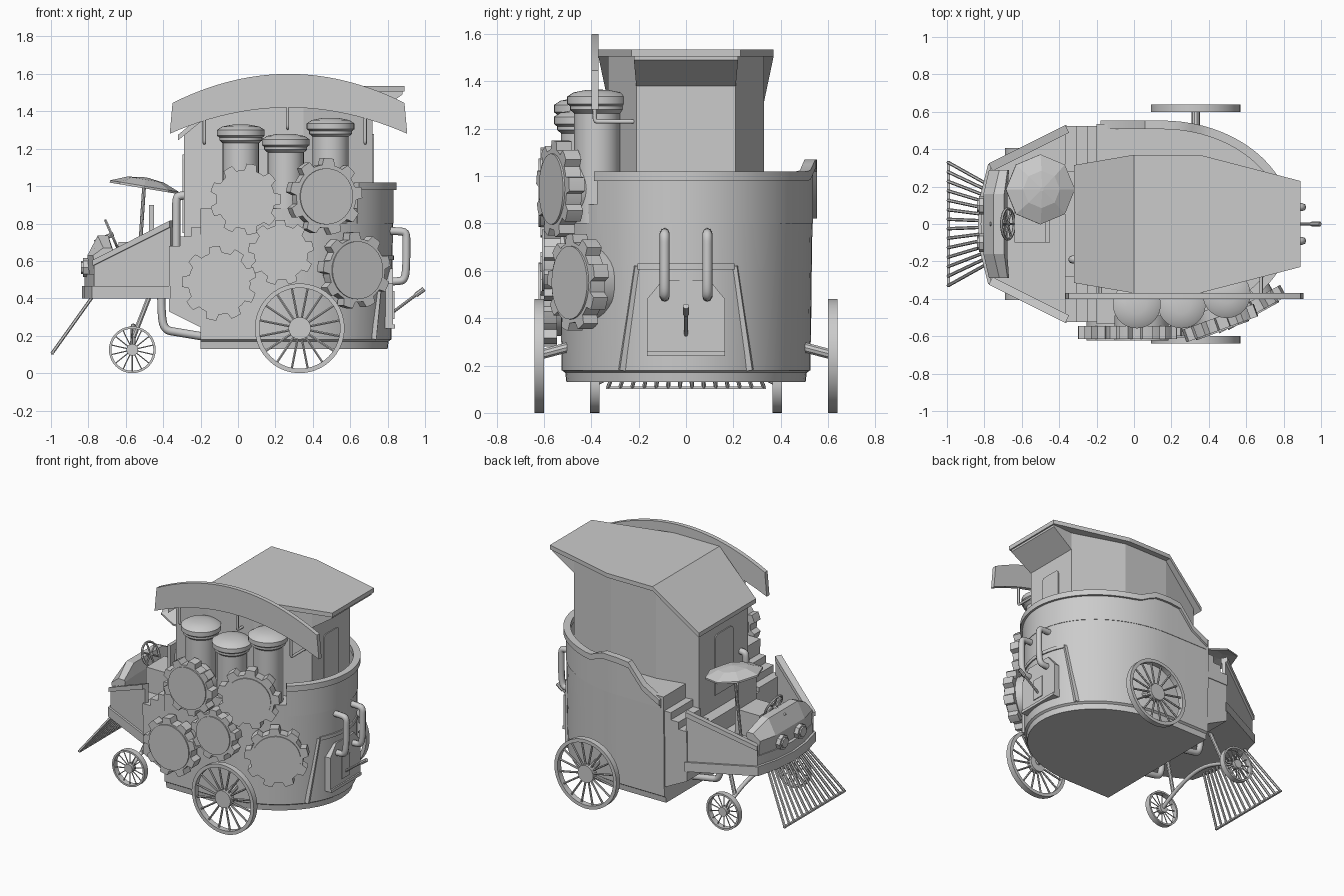
import bpy, bmesh
from math import sin, cos, pi, sqrt, radians
from mathutils import Vector, Matrix

if "Cube" in bpy.data.objects:
    bpy.data.objects.remove(bpy.data.objects["Cube"])


# ---------- helpers: every part is a list of rings lofted together ----------
def mk(name, parts, loop=False, mat=None, angle=35):
    bm = bmesh.new()
    for rings in parts:
        vs = [[bm.verts.new(p) for p in r] for r in rings]
        n = len(vs[0])
        pairs = list(zip(vs, vs[1:])) + ([(vs[-1], vs[0])] if loop else [])
        for a, b in pairs:
            for i in range(n):
                bm.faces.new((a[i], a[(i + 1) % n], b[(i + 1) % n], b[i]))
        if not loop:
            bm.faces.new(vs[0][::-1])
            bm.faces.new(vs[-1])
    bmesh.ops.recalc_face_normals(bm, faces=bm.faces)
    me = bpy.data.meshes.new(name)
    bm.to_mesh(me)
    bm.free()
    me.shade_smooth()
    me.set_sharp_from_angle(angle=radians(angle))
    ob = bpy.data.objects.new(name, me)
    bpy.context.collection.objects.link(ob)
    if mat:
        ob.matrix_world = mat
    return ob


def prism(pts, axis, a, b):
    """Extrude a 2D outline along an axis from a to b."""
    def put(p, t):
        return {'x': (t, p[0], p[1]), 'y': (p[0], t, p[1]), 'z': (p[0], p[1], t)}[axis]
    return [[put(p, t) for p in pts] for t in (a, b)]


def box(x0, x1, y0, y1, z0, z1):
    return prism([(x0, y0), (x1, y0), (x1, y1), (x0, y1)], 'z', z0, z1)


def rod(p, q, r, n=8, r2=None):
    p, q = Vector(p), Vector(q)
    d = (q - p).to_track_quat('Z', 'Y')
    return [[c + d @ Vector((rr * cos(2 * pi * i / n), rr * sin(2 * pi * i / n), 0)) for i in range(n)]
            for c, rr in ((p, r), (q, r if r2 is None else r2))]


def lathe(prof, n, c=(0, 0, 0)):
    return [[(c[0] + r * cos(2 * pi * i / n), c[1] + r * sin(2 * pi * i / n), c[2] + z)
             for i in range(n)] for r, z in prof]


def pipe(name, pts, r):
    cu = bpy.data.curves.new(name, 'CURVE')
    cu.dimensions, cu.bevel_depth, cu.bevel_resolution = '3D', r, 2
    cu.use_fill_caps = True
    sp = cu.splines.new('NURBS')
    sp.points.add(len(pts) - 1)
    for s, p in zip(sp.points, pts):
        s.co = (*p, 1)
    sp.use_endpoint_u, sp.order_u, sp.resolution_u = True, 3, 4
    ob = bpy.data.objects.new(name, cu)
    bpy.context.collection.objects.link(ob)


def sections(rows):
    """Symmetric cross-sections along x: (x, half width, bottom, top)."""
    return [[(x, -w, b), (x, w, b), (x, w, t), (x, -w, t)] for x, w, b, t in rows]


# ---------- hull with rounded stern ----------
def stern(t, off=0.0):
    return 0.15 + (0.67 + off) * cos(t), (0.525 + off) * sin(t)


def hull_ring(off, z):
    arc = [stern(-pi / 2 + pi * i / 32, off) for i in range(33)]
    return [(x, y, z) for x, y in arc + [(-0.2, 0.525 + off), (-0.2, -0.525 - off)]]


mk('hull', [[hull_ring(-0.02, 0.13), hull_ring(-0.015, 0.17), hull_ring(0, 0.18), hull_ring(0.01, 0.88)]])
mk('hull_front_block', [prism([(-0.37, 0.33), (-0.21, 0.25), (-0.1, 0.25), (-0.1, 0.65), (-0.37, 0.65)],
                              'y', -0.52, 0.52)])

# raised bulwark and its rim, stepping down along the far side
path = [(-0.18, 0.525, 0.86), (-0.05, 0.525, 0.93), (0.06, 0.525, 1.06), (0.15, 0.525, 1.07)]
for i in range(1, 30):
    t = pi / 2 - (pi - 0.8) * i / 29
    x, y = stern(t)
    path.append((x, y, 1.07 if x < 0.27 else max(1.02, 1.07 - (x - 0.27) * 0.5)))


def wall(o_in, o_out, dz0, z0=None):
    rings = []
    for x, y, z in path:
        n = Vector((max(x - 0.15, 0) / 0.45, y / 0.276)).normalized()
        a, b = Vector((x, y)) + n * o_in, Vector((x, y)) + n * o_out
        lo = z0 if z0 else z - dz0
        rings.append([(*a, lo), (*b, lo), (*b, z), (*a, z)])
    return rings


mk('bulwark', [wall(-0.015, 0.012, 0, 0.8)])
mk('bulwark_rim', [wall(-0.018, 0.028, 0.04)])

# ---------- stairs on both sides ----------
mk('stairs', [box(-0.37 + 0.06 * i, -0.05, s * 0.28, s * 0.525, 0.6, 0.68 + 0.05 * i)
              for s in (-1, 1) for i in range(5)])

# ---------- cabin and flared roof ----------
mk('cabin', [sections([(-0.29, 0.27, 0.6, 1.27), (0, 0.33, 0.6, 1.51),
                       (0.35, 0.33, 0.6, 1.51), (0.72, 0.21, 0.6, 1.51)])], angle=10)
mk('roof', [sections([(-0.32, 0.315, 1.245, 1.275), (0, 0.37, 1.505, 1.535),
                      (0.35, 0.37, 1.505, 1.535), (0.89, 0.23, 1.505, 1.535)])], angle=10)
mk('roof_soffit', [sections([(0.7, 0.21, 1.38, 1.51), (0.72, 0.21, 1.38, 1.51), (0.88, 0.22, 1.49, 1.51)])], angle=10)


def rounded(y0, y1, z0, z1, r):
    pts = [(y0, z0), (y1, z0)]
    for cy, a0 in ((y1 - r, 0), (y0 + r, pi / 2)):
        pts += [(cy + r * cos(a0 + k * pi / 8), z1 - r + r * sin(a0 + k * pi / 8)) for k in range(5)]
    return pts


mk('rear_door', [prism(rounded(-0.085, 0.08, 0.9, 1.28, 0.025), 'x', 0.71, 0.726)])
mk('front_door', [prism(rounded(-0.1, 0.1, 0.75, 1.17, 0.03), 'x', -0.297, -0.28)])

# ---------- arched sign board with hangers ----------
rings = []
for i in range(25):
    u = -1 + i / 12
    xt, xb = 0.27 + 0.62 * u, 0.27 + 0.635 * u
    zt, zb = 1.6 - 0.155 * u * u, 1.42 - 0.14 * u * u
    rings.append([(xb, -0.4, zb), (xb, -0.37, zb), (xt, -0.37, zt), (xt, -0.4, zt)])
mk('sign_board', [rings])
for x, z in ((-0.18, 1.23), (0.265, 1.31), (0.68, 1.23)):
    pipe('sign_hanger', [(x, -0.385, z + 0.17), (x, -0.385, z + 0.03), (x, -0.385, z),
                         (x, -0.36, z), (x, -0.2, z)], 0.009)

# ---------- three capped chimneys ----------
for x, y, z in ((0.015, -0.43, 1.3), (0.255, -0.43, 1.25), (0.495, -0.375, 1.335)):
    mk('chimney', [lathe([(0.097, 0.8 - z), (0.097, -0.07), (0.115, -0.055), (0.115, -0.04), (0.128, -0.03),
                          (0.128, 0), (0.1, 0.018), (0.05, 0.028), (0.01, 0.03)], 28, (x, y, z))])


# ---------- gears on the front side ----------
def gear(x, y, z, R, disc, a, teeth=9, ph=0.0):
    pts = []
    for k in range(teeth):
        for f, r in ((-0.3, 0.83), (-0.2, 1), (0, 1), (0.2, 1), (0.3, 0.83), (0.5, 0.83)):
            t = 2 * pi * (k + f) / teeth + ph
            pts.append((R * r * cos(t), R * r * sin(t)))
    circ = [(disc * cos(2 * pi * i / 32), disc * sin(2 * pi * i / 32)) for i in range(32)]
    m = Matrix.Translation((x, y, z)) @ Matrix.Rotation(radians(a), 4, 'Z')
    mk('gear', [prism(pts, 'y', -0.035, 0.035), prism(circ, 'y', -0.043, 0.09)], mat=m)


gear(0.04, -0.58, 0.93, 0.19, 0.145, 0)
gear(-0.1, -0.58, 0.48, 0.2, 0.155, 0, ph=0.3)
gear(0.23, -0.565, 0.645, 0.175, 0.13, 0, ph=0.2)
gear(0.46, -0.53, 0.945, 0.205, 0.15, 20, ph=0.1)
gear(0.62, -0.455, 0.55, 0.205, 0.155, 29, ph=0.25)


# ---------- spoked wheels ----------
def wheel(name, x, y, R, spokes, w):
    c = Vector((x, y, R))
    rim = [[(x + r * cos(t), y + h, R + r * sin(t)) for r, h in
            ((R, -w), (R, w), (R * 0.9, w), (R * 0.9, -w))] for t in [2 * pi * i / 40 for i in range(40)]]
    mk(name + '_rim', [rim], loop=True)
    sp = [rod(c, c + Vector((cos(t), 0, sin(t))) * R * 0.93, R * 0.028, 6)
          for t in [2 * pi * (i + 0.5) / spokes for i in range(spokes)]]
    mk(name + '_spokes', sp + [rod((x, y - w, R), (x, y + w, R), R * 0.25, 20)])


for s in (-1, 1):
    wheel('rear_wheel', 0.33, s * 0.62, 0.24, 16, 0.02)
    mk('rear_axle', [rod((0.33, s * 0.62, 0.245), (0.33, s * 0.45, 0.29), 0.022, 10)])
    wheel('front_wheel', -0.565, s * 0.385, 0.125, 14, 0.02)
    mk('axle_strut', [rod((-0.56, s * 0.26, 0.19), (-0.47, s * 0.22, 0.42), 0.014)])
    # pipe under the nose
    pipe('under_pipe', [(-0.41, s * 0.2, 0.42), (-0.41, s * 0.2, 0.3), (-0.39, s * 0.2, 0.23),
                        (-0.33, s * 0.2, 0.22), (-0.15, s * 0.2, 0.19)], 0.022)
pipe('front_axle', [(-0.565, -0.385, 0.125), (-0.56, -0.25, 0.2), (-0.56, 0, 0.27),
                    (-0.56, 0.25, 0.2), (-0.565, 0.385, 0.125)], 0.014)

# ---------- open driver's nose ----------
plan = [(-0.36, -0.53), (-0.78, -0.32), (-0.82, -0.16), (-0.835, 0), (-0.82, 0.16), (-0.78, 0.32), (-0.36, 0.53)]
inner = [(x + 0.015, y * 0.97) for x, y in plan]
mk('nose_band', [prism(plan, 'z', 0.4, 0.465)], angle=10)
mk('nose_floor', [prism(inner, 'z', 0.45, 0.53)], angle=10)
for s in (-1, 1):
    A, B = Vector((-0.77, s * 0.31, 0)), Vector((-0.36, s * 0.515, 0))
    n = Vector((0.44, -s * 0.9, 0))

    def slab(o0, o1, lo0, hi0, lo1, hi1):
        return [[p + n * o0 + Vector((0, 0, lo)), p + n * o1 + Vector((0, 0, lo)),
                 p + n * o1 + Vector((0, 0, hi)), p + n * o0 + Vector((0, 0, hi))]
                for p, lo, hi in ((A, lo0, hi0), (B, lo1, hi1))]
    mk('nose_side', [slab(0, 0.025, 0.45, 0.59, 0.45, 0.79)])
    mk('nose_side_rail', [slab(-0.015, 0.03, 0.575, 0.605, 0.78, 0.815)])
hood = []
for y, dx, top in ((-0.29, 0.04, 0.67), (-0.16, 0.01, 0.735), (0.16, 0.01, 0.735), (0.29, 0.04, 0.67)):
    hood.append([(-0.8 + dx, y, 0.46), (-0.815 + dx, y, 0.63), (-0.76 + dx, y, top),
                 (-0.70 + dx * 0.6, y, top), (-0.68 + dx * 0.3, y, 0.66), (-0.70, y, 0.46)])
mk('hood', [hood], angle=10)
mk('headlights', [r for s in (-1, 1) for r in
                  (rod((-0.77, s * 0.1, 0.565), (-0.83, s * 0.1, 0.565), 0.05, 8),
                   rod((-0.82, s * 0.1, 0.565), (-0.84, s * 0.1, 0.565), 0.036, 8))])

# steering wheel and column
m = Matrix.Translation((-0.675, 0, 0.74)) @ Matrix.Rotation(radians(66), 4, 'Y')
ring = [[((0.082 + 0.008 * cos(k * pi / 3)) * cos(t), (0.082 + 0.008 * cos(k * pi / 3)) * sin(t),
          0.008 * sin(k * pi / 3)) for k in range(6)] for t in [2 * pi * i / 24 for i in range(24)]]
mk('steering_rim', [ring], loop=True, mat=m)
mk('steering_spokes', [rod((0, 0, 0), (0.08 * cos(k * pi / 3), 0.08 * sin(k * pi / 3), 0), 0.006, 6)
                       for k in range(6)] + [rod((0, 0, 0.01), (0, 0, -0.1), 0.012)], mat=m)

# driver's seat, parasol, and vent pipe
mk('seat', [box(-0.64, -0.45, -0.1, 0.1, 0.52, 0.7), box(-0.475, -0.45, -0.1, 0.1, 0.7, 0.9)])
mk('parasol_pole', [rod((-0.535, 0.15, 0.5), (-0.5, 0.185, 1.03), 0.01)])
mk('parasol', [lathe([(0.02, 0.03), (0.09, 0.02), (0.187, -0.012), (0.187, 0), (0.1, 0.035), (0.01, 0.047)], 8)],
   mat=Matrix.Translation((-0.5, 0.185, 1.0)) @ Matrix.Rotation(radians(9.5), 4, 'Y'), angle=5)
pipe('vent_pipe', [(-0.33, -0.19, 0.6), (-0.33, -0.19, 0.85), (-0.33, -0.19, 0.94),
                   (-0.31, -0.19, 0.95), (-0.26, -0.19, 0.95)], 0.022)

# ---------- rail guard ----------
guard = [rod((-0.77, y * 0.62, 0.42), (-0.995, y, 0.105), 0.009, 6)
         for y in [-0.33 + 0.66 * i / 13 for i in range(14)]]
mk('rail_guard', guard + [box(-1.0, -0.985, -0.337, 0.337, 0.1, 0.112)])

# ---------- stern fittings ----------
mk('stern_box', [prism([(-0.165, 0.26), (0.165, 0.26), (0.165, 0.48), (0.1, 0.56), (-0.1, 0.56), (-0.165, 0.48)],
                       'x', 0.74, 0.83),
                 box(0.74, 0.84, -0.165, 0.165, 0.24, 0.26),
                 box(0.8, 0.836, -0.045, 0.045, 0.29, 0.44)])
mk('lever', [rod((0.82, 0, 0.32), (0.96, 0, 0.425), 0.008), rod((0.95, 0, 0.417), (0.995, 0, 0.45), 0.013)])


def hx(y):
    return 0.15 + 0.67 * sqrt(1 - (y / 0.525) ** 2)


bars = [rod((hx(0.27), s * 0.27, 0.18), (hx(0.205), s * 0.205, 0.62), 0.018, 4) for s in (-1, 1)]
ys = [-0.205 + 0.41 * i / 8 for i in range(9)]
bars.append([[(hx(y) - 0.01, y, 0.605), (hx(y) + 0.015, y, 0.605), (hx(y) + 0.015, y, 0.63),
              (hx(y) - 0.01, y, 0.63)] for y in ys])
mk('stern_frame', bars)
for y in (-0.09, 0.09):
    pipe('stern_pipe', [(0.78, y, 0.76), (0.87, y, 0.76), (0.9, y, 0.75), (0.9, y, 0.7), (0.9, y, 0.56),
                        (0.89, y, 0.5), (0.86, y, 0.49), (0.78, y, 0.49)], 0.021)
